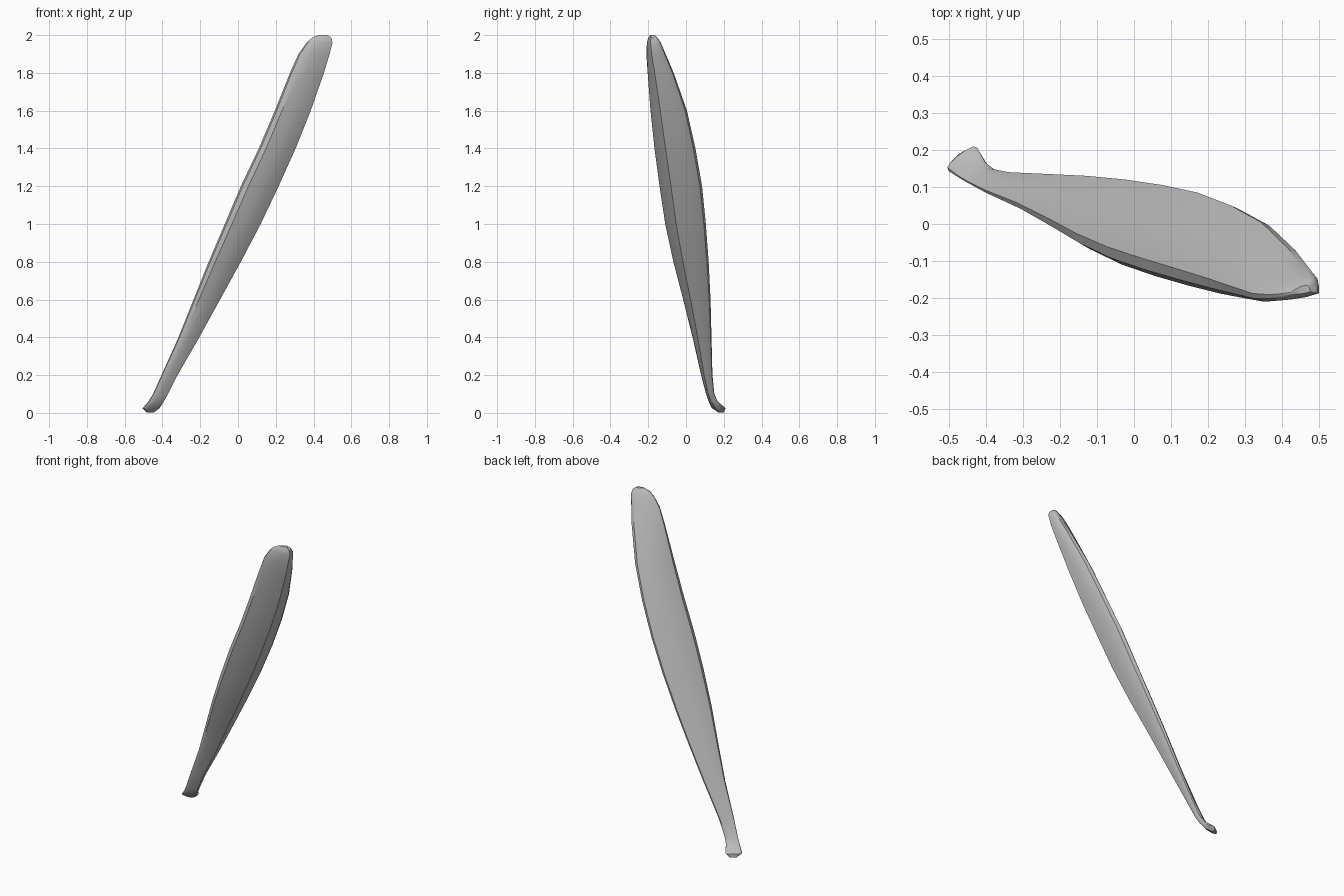
import bpy
import bmesh

cube = bpy.data.objects.get("Cube")
if cube:
    bpy.data.objects.remove(cube, do_unlink=True)

# One plain grey for the whole blade
grey = bpy.data.materials.new("plain grey")
grey.use_nodes = True
colour = (0.5, 0.5, 0.5, 1)
grey.diffuse_color = colour
grey.node_tree.nodes["Principled BSDF"].inputs["Base Color"].default_value = colour

# Rounded three-cornered section, as fractions of each slice's width and depth
SECTION = [(0, .22), (.05, .08), (.2, 0), (.45, .04), (.75, .13), (1, .27),
           (1, .5), (.97, .8), (.9, .95), (.78, 1), (.55, .85), (.3, .63), (.1, .4)]

# Slices from curled tip to broad end: height, x from, x to, y from, y to
SLICES = [
    (.003, -.485, -.445, .17, .20), (.025, -.505, -.415, .137, .21),
    (.06, -.475, -.393, .12, .168), (.1, -.45, -.37, .106, .15),
    (.2, -.405, -.32, .08, .14), (.4, -.315, -.205, .035, .135),
    (.6, -.235, -.095, -.015, .13), (.8, -.155, .015, -.067, .12),
    (1, -.07, .12, -.11, .105), (1.2, .015, .215, -.14, .085),
    (1.4, .11, .305, -.167, .05), (1.6, .195, .385, -.188, .005),
    (1.8, .275, .455, -.203, -.065), (1.9, .32, .485, -.21, -.108),
    (1.96, .363, .5, -.207, -.133), (1.985, .39, .495, -.2, -.15),
    (2, .425, .475, -.19, -.165)]

# Loft the blade through the slices and close both ends
bm = bmesh.new()
rings = [[bm.verts.new((x0 + u * (x1 - x0), y0 + v * (y1 - y0), z)) for u, v in SECTION]
         for z, x0, x1, y0, y1 in SLICES]
n = len(SECTION)
for low, high in zip(rings, rings[1:]):
    for i in range(n):
        j = (i + 1) % n
        bm.faces.new((low[i], low[j], high[j], high[i]))
bm.faces.new(rings[0][::-1])
bm.faces.new(rings[-1])
bmesh.ops.recalc_face_normals(bm, faces=bm.faces)

mesh = bpy.data.meshes.new("curved_blade")
bm.to_mesh(mesh)
bm.free()
mesh.materials.append(grey)
blade = bpy.data.objects.new("curved_blade", mesh)
bpy.context.collection.objects.link(blade)

# Smooth faces with crisp long edges
bpy.ops.object.select_all(action="DESELECT")
blade.select_set(True)
bpy.context.view_layer.objects.active = blade
bpy.ops.object.shade_smooth_by_angle(angle=0.6)
